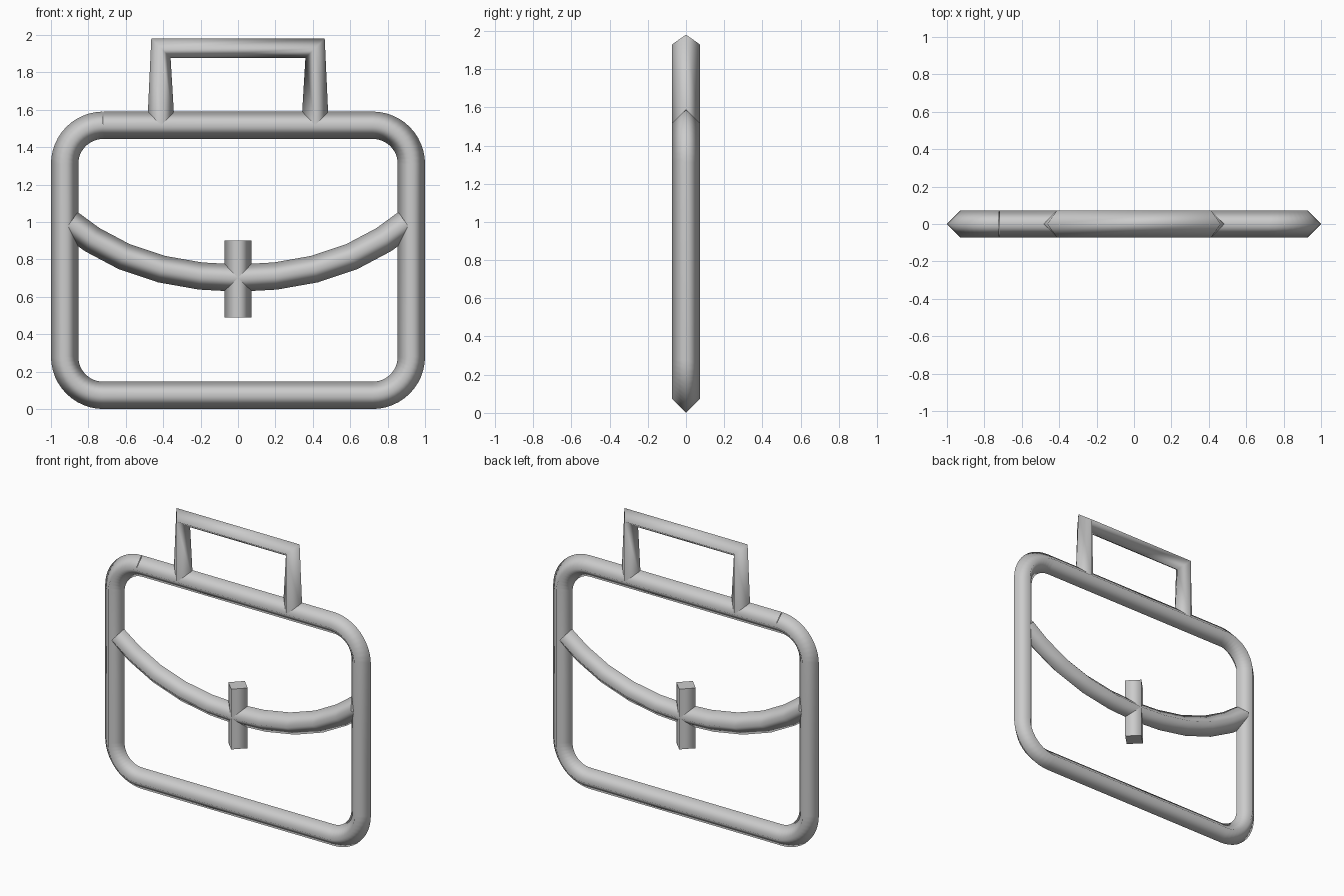
import bpy
import bmesh
import math
from mathutils import Vector

if "Cube" in bpy.data.objects:
    bpy.data.objects.remove(bpy.data.objects["Cube"])

R = 0.073  # half diagonal of the diamond-shaped tube

grey = bpy.data.materials.new("plain grey")
grey.diffuse_color = (0.6, 0.6, 0.6, 1)
grey.use_nodes = True
grey.node_tree.nodes["Principled BSDF"].inputs["Base Color"].default_value = grey.diffuse_color


def tube(name, path, caps=True):
    """Sweep a four-sided diamond section along an open path of (x, z) points."""
    pts = [Vector((x, 0, z)) for x, z in path]
    depth = Vector((0, R, 0))
    bm = bmesh.new()
    rings = []
    for i, p in enumerate(pts):
        # the section sits on the bisector of neighbouring segments
        t = Vector()
        if i > 0:
            t += (p - pts[i - 1]).normalized()
        if i < len(pts) - 1:
            t += (pts[i + 1] - p).normalized()
        t.normalize()
        side = Vector((-t.z, 0, t.x)) * R
        rings.append([bm.verts.new(p + o) for o in (side, depth, -side, -depth)])
    for a, b in zip(rings, rings[1:]):
        for k in range(4):
            j = (k + 1) % 4
            bm.faces.new((a[k], a[j], b[j], b[k])).smooth = True
    if caps:
        for ring in (rings[0], rings[-1]):
            cap = bm.faces.new(ring)
            for e in cap.edges:
                e.smooth = False
    bmesh.ops.recalc_face_normals(bm, faces=bm.faces)
    mesh = bpy.data.meshes.new(name)
    bm.to_mesh(mesh)
    bm.free()
    mesh.materials.append(grey)
    obj = bpy.data.objects.new(name, mesh)
    bpy.context.collection.objects.link(obj)
    return obj


# Rounded case outline, running clockwise from the seam at the top left
cx, z_low, z_high, rad, steps = 0.72, 0.28, 1.31, 0.207, 12
outline = [(-cx, z_high + rad)]
for x, z, start in ((cx, z_high, 90), (cx, z_low, 0),
                    (-cx, z_low, -90), (-cx, z_high, -180)):
    for s in range(steps + 1):
        a = math.radians(start - 90 * s / steps)
        outline.append((x + rad * math.cos(a), z + rad * math.sin(a)))
tube("case_frame", outline, caps=False)

# Carrying handle with sharp mitred corners
tube("handle", [(-0.412, 1.517), (-0.412, 1.929), (0.412, 1.929), (0.412, 1.517)])

# Sagging edge of the flap
xs = [0.9 * i / 9 * 2 - 0.9 for i in range(10)]
xs = [-0.9, -0.78, -0.61, -0.41, -0.2, 0, 0.2, 0.41, 0.61, 0.78, 0.9]
tube("flap_edge", [(x, 0.70 + 0.265 * x**2 + 0.12 * x**4) for x in xs])

# Upright clasp in the middle
tube("clasp", [(0, 0.49), (0, 0.90)])
